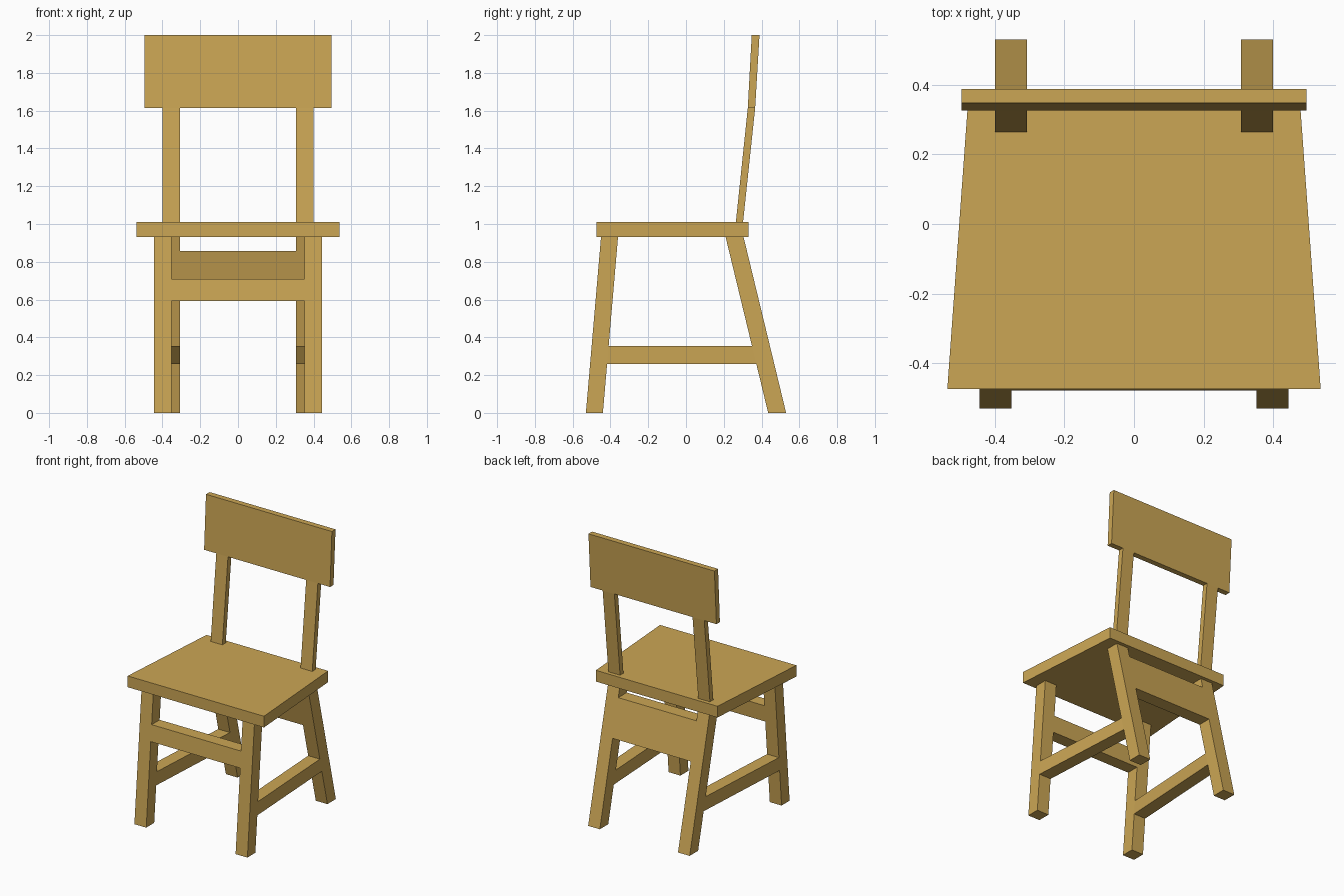
import bpy, bmesh

if "Cube" in bpy.data.objects:
    bpy.data.objects.remove(bpy.data.objects["Cube"])

wood = bpy.data.materials.new("wood")
wood.diffuse_color = (0.60, 0.38, 0.09, 1)
wood.use_nodes = True
wood.node_tree.nodes["Principled BSDF"].inputs["Base Color"].default_value = wood.diffuse_color


def block(name, bottom, top, mirror=False):
    """Six-sided block between two quads, each listed counter-clockwise."""
    bm = bmesh.new()
    lo = [bm.verts.new(p) for p in bottom]
    hi = [bm.verts.new(p) for p in top]
    bm.faces.new(lo[::-1])
    bm.faces.new(hi)
    for i in range(4):
        j = (i + 1) % 4
        bm.faces.new((lo[i], lo[j], hi[j], hi[i]))
    bmesh.ops.recalc_face_normals(bm, faces=bm.faces)
    mesh = bpy.data.meshes.new(name)
    bm.to_mesh(mesh)
    bm.free()
    mesh.materials.append(wood)
    ob = bpy.data.objects.new(name, mesh)
    bpy.context.collection.objects.link(ob)
    if mirror:
        ob.modifiers.new("mirror", 'MIRROR')
    return ob


def quad(x0, x1, y0, y1, z):
    return [(x0, y0, z), (x1, y0, z), (x1, y1, z), (x0, y1, z)]


SEAT_LOW, SEAT_TOP = 0.93, 1.01
FRONT_X, BACK_X = (0.352, 0.445), (0.308, 0.40)


# y range of the slanted legs at a given height
def front_y(z):
    t = z / SEAT_LOW
    return -0.53 + 0.08 * t, -0.44 + 0.08 * t


def back_y(z):
    t = z / SEAT_LOW
    return 0.435 - 0.225 * t, 0.53 - 0.225 * t


def slanted(name, xs, y_at, z0, z1, mirror):
    block(name, quad(*xs, *y_at(z0), z0), quad(*xs, *y_at(z1), z1), mirror)


# legs
slanted("front_leg", FRONT_X, front_y, 0, SEAT_LOW, True)
slanted("back_leg", BACK_X, back_y, 0, SEAT_LOW, True)

# cross rails, flush with the legs
slanted("front_rail", (-FRONT_X[0], FRONT_X[0]), front_y, 0.593, 0.71, False)
slanted("back_rail", (-BACK_X[0], BACK_X[0]), back_y, 0.593, 0.858, False)


# side stretchers, angled inward from front leg to back leg
def stretcher_quad(z):
    yf, yb = front_y(z)[1], back_y(z)[0]
    return [(FRONT_X[0], yf, z), (FRONT_X[1], yf, z),
            (BACK_X[1], yb, z), (BACK_X[0], yb, z)]


block("side_stretcher", stretcher_quad(0.258), stretcher_quad(0.353), True)


# tapered seat
def seat_quad(z):
    return [(-0.537, -0.475, z), (0.537, -0.475, z),
            (0.479, 0.33, z), (-0.479, 0.33, z)]


block("seat", seat_quad(SEAT_LOW), seat_quad(SEAT_TOP))

# backrest posts and panel
block("back_post", quad(*BACK_X, 0.264, 0.302, SEAT_TOP),
      quad(*BACK_X, 0.327, 0.366, 1.613), True)
block("back_panel", quad(-0.496, 0.496, 0.327, 0.366, 1.613),
      quad(-0.496, 0.496, 0.348, 0.389, 2.0))
